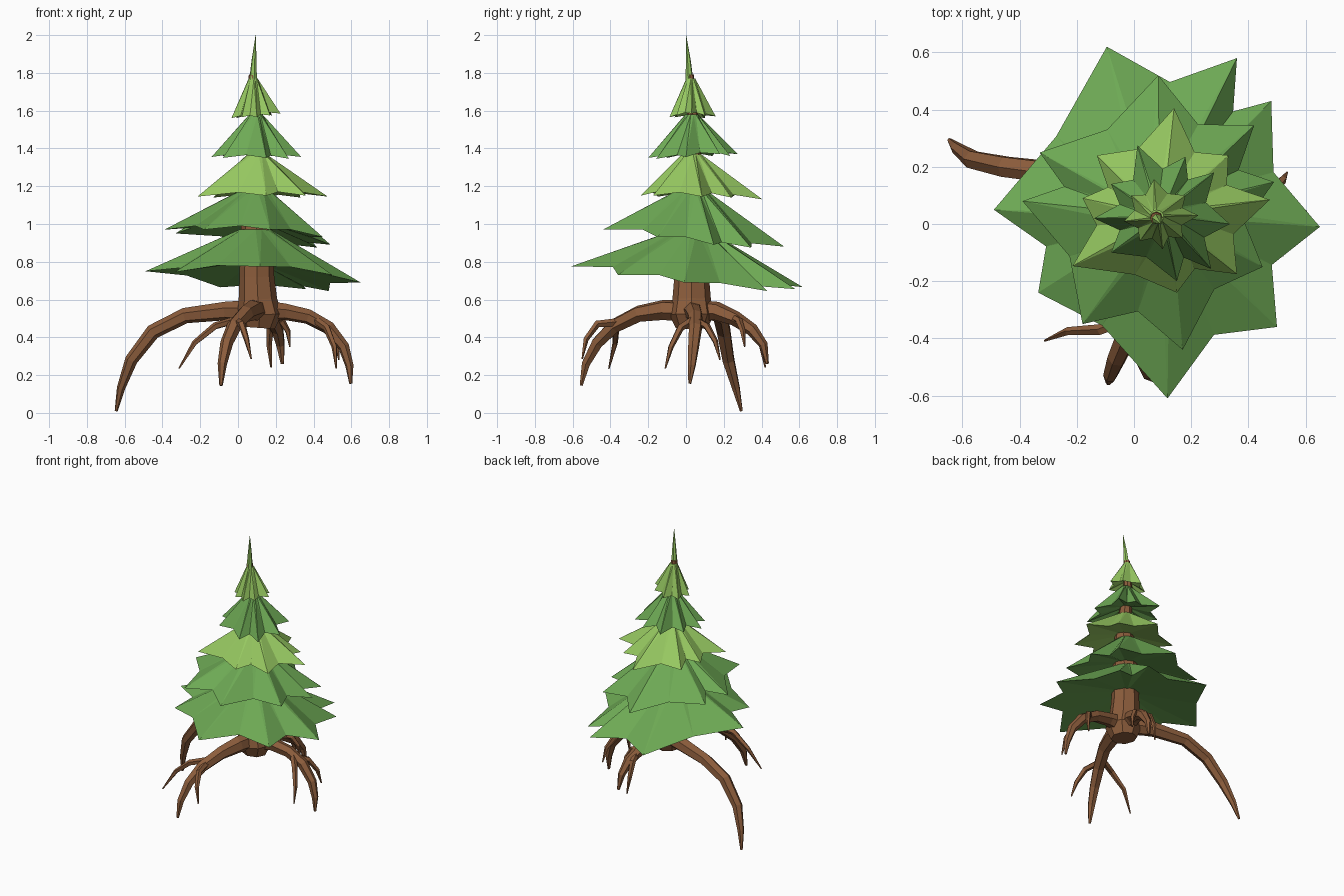
import bpy, math
from mathutils import Vector


def material(name, rgb):
    m = bpy.data.materials.new(name)
    m.diffuse_color = (*rgb, 1)
    return m


BARK = material("bark brown", (0.262, 0.109, 0.045))
DARK = material("needle green", (0.155, 0.40, 0.09))
LIGHT = material("light needle green", (0.31, 0.585, 0.12))


def add_mesh(name, verts, faces, mat):
    me = bpy.data.meshes.new(name)
    me.from_pydata(verts, [], faces)
    me.materials.append(mat)
    ob = bpy.data.objects.new(name, me)
    bpy.context.collection.objects.link(ob)
    return ob


def tube(name, points, radii, sides, mat=BARK):
    """Flat-sided tapering tube along a path, capped at both ends."""
    pts = [Vector(p) for p in points]
    verts, faces = [], []
    side = None
    for i, p in enumerate(pts):
        d = (pts[min(i + 1, len(pts) - 1)] - pts[max(i - 1, 0)]).normalized()
        if side is None:
            side = d.orthogonal()
        side = (side - d * side.dot(d)).normalized()
        up = d.cross(side)
        for k in range(sides):
            a = 2 * math.pi * k / sides
            verts.append(p + radii[i] * (math.cos(a) * side + math.sin(a) * up))
    for i in range(len(pts) - 1):
        for k in range(sides):
            a, b = i * sides + k, i * sides + (k + 1) % sides
            faces.append((a, b, b + sides, a + sides))
    n = len(verts)
    faces += [tuple(reversed(range(sides))), tuple(range(n - sides, n))]
    return add_mesh(name, verts, faces, mat)


def tier(name, center, top_z, top_r, tips, valley, lift, mat):
    """Star-shaped skirt: ridges run to the tips, creases to the valleys."""
    cx, cy = center
    polar = sorted((math.atan2(y - cy, x - cx) % (2 * math.pi),
                    math.hypot(x - cx, y - cy), z) for x, y, z in tips)
    rim = []
    for i, (a, r, z) in enumerate(polar):
        b, s, w = polar[(i + 1) % len(polar)]
        if b < a:
            b += 2 * math.pi
        rim += [(a, r, z), ((a + b) / 2, valley * (r + s) / 2, (z + w) / 2 + lift)]
    n = len(rim)
    low = sum(z for _, _, z in rim) / n
    verts = [(cx + r * math.cos(a), cy + r * math.sin(a), z) for a, r, z in rim]
    verts += [(cx + top_r * math.cos(a), cy + top_r * math.sin(a), top_z)
              for a, _, _ in rim]
    verts += [(cx, cy, top_z), (cx, cy, low + 0.35 * (top_z - low))]
    faces = []
    for k in range(n):
        j = (k + 1) % n
        faces += [(k, j, n + j), (k, n + j, n + k),
                  (n + k, n + j, 2 * n), (j, k, 2 * n + 1)]
    return add_mesh(name, verts, faces, mat)


# Trunk with a flared foot
tube("trunk",
     [(.11, .03, .45), (.115, .03, .52), (.105, .03, .60), (.10, .03, .72),
      (.097, .03, .95), (.105, .025, 1.15), (.11, .035, 1.35),
      (.08, .035, 1.56), (.078, .02, 1.79)],
     [.085, .118, .102, .092, .084, .07, .046, .03, .021], 8)

# Main roots arching out and down
ROOTS = {
    "left_root": ([(.10, .05, .54), (-.06, .12, .54), (-.28, .18, .515),
                   (-.45, .20, .43), (-.565, .225, .28), (-.62, .265, .13),
                   (-.645, .293, .01)],
                  [.06, .05, .042, .04, .034, .022, .008]),
    "right_root": ([(.12, .03, .54), (.25, .04, .535), (.37, .05, .51),
                    (.48, .05, .45), (.56, .04, .35), (.59, .03, .25),
                    (.597, .02, .155)],
                   [.06, .045, .04, .036, .03, .022, .008]),
    "back_root": ([(.11, .05, .54), (.14, .16, .54), (.18, .26, .50),
                   (.21, .35, .44), (.225, .41, .36), (.235, .43, .26)],
                  [.06, .05, .04, .034, .024, .009]),
    "front_root": ([(.10, .0, .54), (.08, -.12, .545), (.04, -.25, .525),
                    (-.02, -.38, .46), (-.06, -.47, .37), (-.083, -.53, .26),
                    (-.09, -.555, .145)],
                   [.06, .055, .045, .04, .034, .025, .009]),
}
for name, (path, radii) in ROOTS.items():
    tube(name, path, radii, 6)

# Thin rootlets: start, elbow, bend, tip
ROOTLETS = {
    "front_rootlet_a": [(.02, -.32, .50), (-.12, -.37, .46), (-.23, -.375, .37), (-.312, -.408, .235)],
    "front_rootlet_b": [(.0, -.36, .48), (.02, -.47, .47), (.045, -.53, .39), (.07, -.55, .285)],
    "right_rootlet_a": [(.42, .05, .49), (.48, .11, .46), (.52, .155, .38), (.535, .18, .28)],
    "right_rootlet_b": [(.40, .05, .50), (.47, -.03, .45), (.51, -.08, .35), (.52, -.11, .235)],
    "back_rootlet_a": [(.17, .24, .51), (.23, .28, .49), (.265, .30, .43), (.275, .31, .35)],
    "back_rootlet_b": [(.19, .28, .49), (.17, .36, .45), (.165, .40, .36), (.175, .42, .24)],
}
for name, path in ROOTLETS.items():
    tube(name, path, [.022, .02, .015, .004], 5)

# Needle tiers from the bottom up
tier("bottom_tier", (.09, .03), .97, .085,
     [(.65, -.01, .69), (.48, .43, .645), (.36, .58, .655), (-.095, .62, .665),
      (-.49, .05, .75), (-.335, -.24, .745), (.117, -.61, .775), (.50, -.36, .73)],
     .76, .02, DARK)
tier("second_tier", (.09, .03), 1.18, .075,
     [(.49, .147, .89), (.42, .345, .875), (.085, .52, .88), (-.33, .25, .95),
      (-.39, .08, .97), (-.18, -.35, .97), (.17, -.44, .97), (.45, -.15, .93)],
     .73, .02, DARK)
tier("third_tier", (.10, .03), 1.37, .05,
     [(.475, .085, 1.145), (.33, .24, 1.14), (.14, .405, 1.13), (-.13, .24, 1.14),
      (-.18, .09, 1.15), (-.215, -.147, 1.145), (.15, -.24, 1.15),
      (.36, -.175, 1.15)],
     .72, .02, LIGHT)
tier("fourth_tier", (.095, .03), 1.58, .035,
     [(.335, .0, 1.355), (.28, .18, 1.37), (.18, .235, 1.36), (.012, .275, 1.37),
      (-.08, .14, 1.36), (-.14, .02, 1.355), (-.08, -.10, 1.35),
      (.15, -.20, 1.35), (.27, -.157, 1.345)],
     .68, .015, DARK)
tier("fifth_tier", (.08, .025), 1.77, .024,
     [(.225, .03, 1.585), (.18, .10, 1.575), (.07, .157, 1.57), (-.01, .10, 1.56),
      (-.035, .01, 1.56), (.02, -.06, 1.565), (.10, -.088, 1.565),
      (.17, -.05, 1.575)],
     .70, .01, LIGHT)

# Pointed crown
tube("crown_spike", [(.08, .018, 1.765), (.085, .012, 1.87), (.094, .0, 2.0)],
     [.021, .013, .001], 6, LIGHT)
